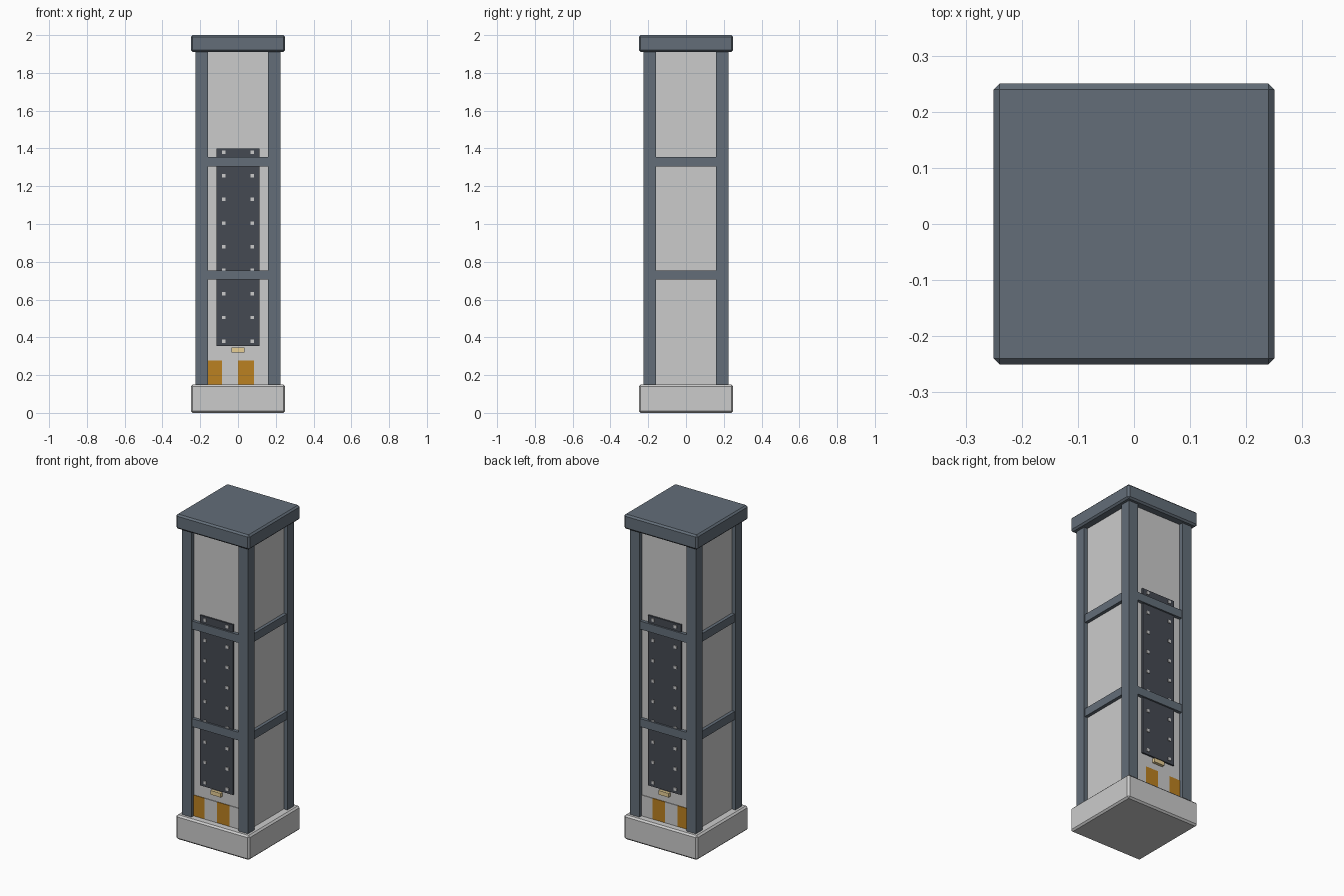
import bpy
from math import pi

if "Cube" in bpy.data.objects:
    bpy.data.objects.remove(bpy.data.objects["Cube"])


def material(name, rgb):
    m = bpy.data.materials.new(name)
    m.diffuse_color = (*rgb, 1)
    m.use_nodes = True
    m.node_tree.nodes["Principled BSDF"].inputs["Base Color"].default_value = m.diffuse_color
    return m


STEEL = material("blue_steel", (0.125, 0.155, 0.19))
DARK = material("dark_plate", (0.06, 0.068, 0.085))
AMBER = material("amber", (0.5, 0.22, 0.015))
LAMP = material("pale_lamp", (0.8, 0.62, 0.3))


def box(name, x, y, z, mat=None, bevel=0):
    """Box from (min, max) ranges on each axis."""
    bpy.ops.mesh.primitive_cube_add(size=1, location=[sum(r) / 2 for r in (x, y, z)])
    ob = bpy.context.object
    ob.name = name
    ob.scale = [r[1] - r[0] for r in (x, y, z)]
    bpy.ops.object.transform_apply(location=False, rotation=False, scale=True)
    if mat:
        ob.data.materials.append(mat)
    if bevel:
        mod = ob.modifiers.new("chamfer", 'BEVEL')
        mod.width = bevel
        mod.segments = 1
    return ob


def span(s, a, b):
    """Range a..b on the positive or negative side of an axis."""
    return (a, b) if s > 0 else (-b, -a)


# Foot, core and cap
box("base", (-.25, .25), (-.25, .25), (0, .15), bevel=.01)
box("core", (-.2, .2), (-.2, .2), (.14, 1.92))
box("cap", (-.25, .25), (-.25, .25), (1.91, 2), STEEL, bevel=.01)

# Corner posts
for sx in (-1, 1):
    for sy in (-1, 1):
        box("corner_post", span(sx, .16, .225), span(sy, .16, .225), (.14, 1.92), STEEL)

# Cross rails on all four sides
for z in (.705, 1.305):
    for s in (-1, 1):
        box("cross_rail", (-.165, .165), span(s, .19, .22), (z, z + .05), STEEL)
        box("side_rail", span(s, .19, .22), (-.165, .165), (z, z + .05), STEEL)

# Front and back details
for s in (-1, 1):
    box("access_plate", (-.113, .113), span(s, .19, .21), (.353, 1.4), DARK)
    for row in range(9):
        z = .38 + row * .125
        for x in (-.076, .076):
            box("rivet", (x - .009, x + .009), span(s, .2, .215), (z - .009, z + .009))
    box("indicator_lamp", (-.035, .035), span(s, .19, .218), (.32, .345), LAMP)
    # Hazard band of alternating blocks
    for i in range(4):
        x = -.172 + i * .086
        box("hazard_block", (x, x + .086 if i < 3 else .17), span(s, .19, .204),
            (.14, .278), AMBER if i % 2 == 0 else None)
